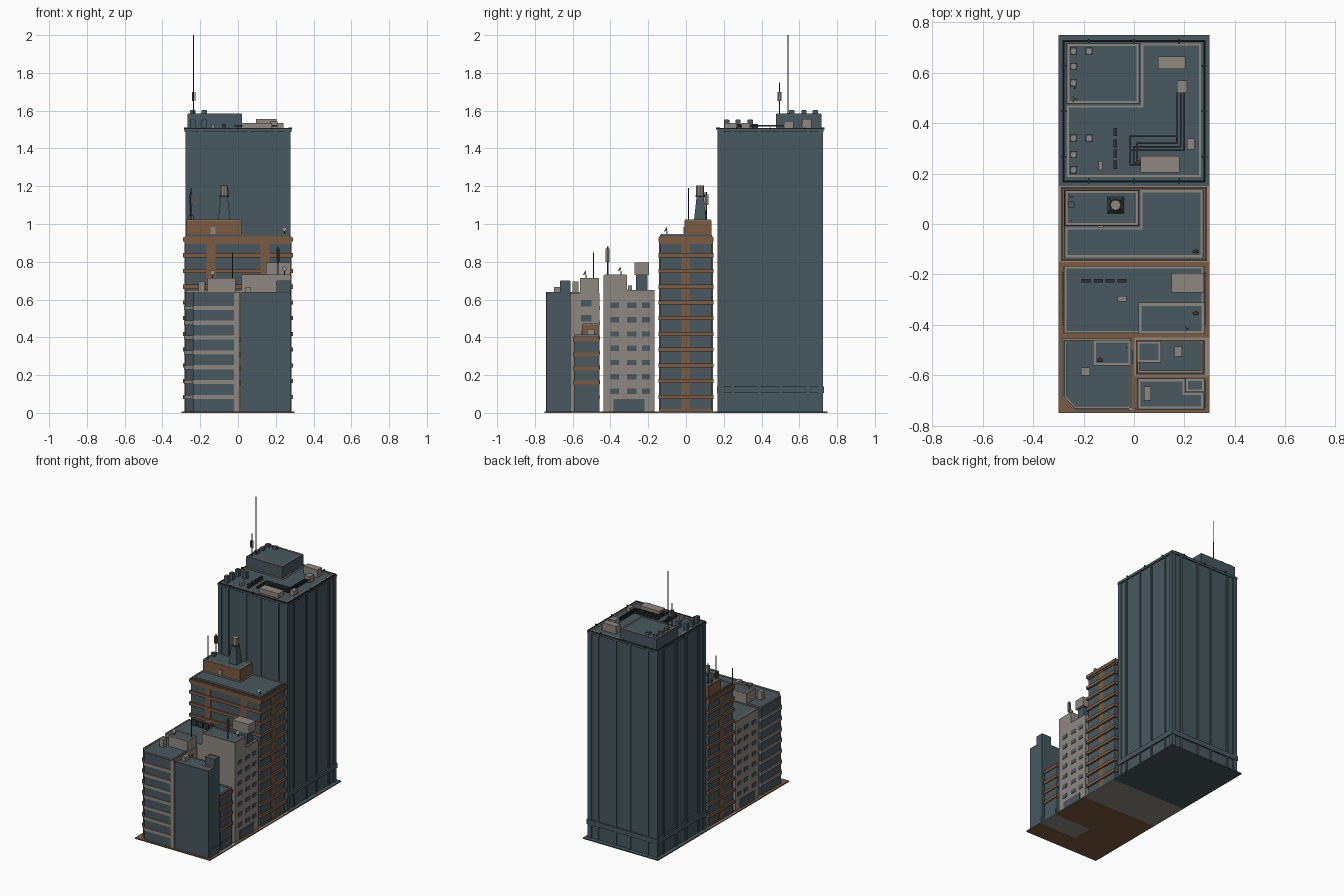
import bpy, bmesh, math
from mathutils import Matrix, Vector

if "Cube" in bpy.data.objects:
    bpy.data.objects.remove(bpy.data.objects["Cube"])


def material(name, rgb):
    m = bpy.data.materials.new(name)
    m.diffuse_color = (*rgb, 1)
    m.use_nodes = True
    m.node_tree.nodes["Principled BSDF"].inputs["Base Color"].default_value = m.diffuse_color
    return m


SLATE = material("slate blue", (0.065, 0.098, 0.112))
STONE = material("warm grey", (0.270, 0.243, 0.217))
BROWN = material("brown", (0.200, 0.105, 0.052))
DARK = material("dark metal", (0.030, 0.034, 0.037))


def finish(name, mat, bm):
    bmesh.ops.recalc_face_normals(bm, faces=bm.faces)
    me = bpy.data.meshes.new(name)
    bm.to_mesh(me)
    bm.free()
    me.materials.append(mat)
    ob = bpy.data.objects.new(name, me)
    bpy.context.collection.objects.link(ob)
    return ob


def add_box(bm, x0, x1, y0, y1, z0, z1, rot=0):
    m = (Matrix.Translation(((x0 + x1) / 2, (y0 + y1) / 2, (z0 + z1) / 2))
         @ Matrix.Rotation(rot, 4, 'Z') @ Matrix.Diagonal((x1 - x0, y1 - y0, z1 - z0, 1)))
    bmesh.ops.create_cube(bm, size=1, matrix=m)


def boxes(name, mat, *dims):
    bm = bmesh.new()
    for d in dims:
        add_box(bm, *d)
    return finish(name, mat, bm)


def prisms(name, mat, outline, levels):
    bm = bmesh.new()
    for z0, z1 in levels:
        f = bm.faces.new([bm.verts.new((x, y, z0)) for x, y in outline])
        r = bmesh.ops.extrude_face_region(bm, geom=[f])
        bmesh.ops.translate(bm, vec=(0, 0, z1 - z0),
                            verts=[v for v in r["geom"] if isinstance(v, bmesh.types.BMVert)])
    return finish(name, mat, bm)


def rim(name, pts, z, mat=STONE, w=0.009, h=0.006, closed=True):
    """Narrow strip following an outline on a roof."""
    bm = bmesh.new()
    n = len(pts)
    for i in range(n if closed else n - 1):
        a, b = Vector(pts[i]), Vector(pts[(i + 1) % n])
        c, d = (a + b) / 2, b - a
        half = (d.length + w) / 2
        add_box(bm, c.x - half, c.x + half, c.y - w / 2, c.y + w / 2, z, z + h,
                math.atan2(d.y, d.x))
    return finish(name, mat, bm)


def rect(x0, x1, y0, y1):
    return [(x0, y0), (x1, y0), (x1, y1), (x0, y1)]


def cones(name, mat, *items, sides=8):
    """Upright cylinders or cones: x, y, z0, z1, bottom radius, top radius."""
    bm = bmesh.new()
    for x, y, z0, z1, r1, r2 in items:
        bmesh.ops.create_cone(bm, cap_ends=True, segments=sides, radius1=r1, radius2=r2,
                              depth=z1 - z0, matrix=Matrix.Translation((x, y, (z0 + z1) / 2)))
    return finish(name, mat, bm)


def antenna(name, x, y, z0, z1, p0, p1):
    cones(name + "_mast", DARK, (x, y, z0, z1, 0.0035, 0.0035), sides=6)
    boxes(name + "_panels", STONE, *[(x + dx - .003, x + dx + .003, y + dy - .004, y + dy + .004, p0, p1)
                                     for dx, dy in ((.008, 0), (-.006, .007), (-.006, -.007))])


def dish(name, x, y, z, r=0.014):
    cones(name + "_post", DARK, (x, y, z, z + .022, .003, .003), sides=6)
    bm = bmesh.new()
    bmesh.ops.create_cone(bm, cap_ends=True, segments=10, radius1=.004, radius2=r, depth=.01,
                          matrix=Matrix.Translation((x, y - .005, z + .03)) @ Matrix.Rotation(math.radians(60), 4, 'X'))
    finish(name, STONE, bm)


# lots
G = 0.008
boxes("tower_lot", SLATE, (-.3, .3, .15, .75, 0, G))
boxes("brown_block_lot", STONE, (-.3, .3, -.15, .15, 0, G))
boxes("low_lots", BROWN, (-.3, .3, -.45, -.15, 0, G), (-.3, 0, -.75, -.45, 0, G), (0, .3, -.75, -.605, 0, G))
boxes("small_lot", STONE, (0, .3, -.605, -.45, 0, G))

# tall tower
C = 0.447
boxes("tower_body", SLATE, (-.272, .272, C - .272, C + .272, G, 1.5))
ribs = []
for o in (-.264, -.2, -.057, .057, .2, .264):
    w = .015 if abs(o) > .25 else .008
    for s in (-1, 1):
        a, b = sorted((s * .268, s * .279))
        ribs += [(o - w, o + w, C + a, C + b, G, 1.49), (a, b, C + o - w, C + o + w, G, 1.49)]
boxes("tower_ribs", SLATE, *ribs)
boxes("tower_podium_band", SLATE, (-.284, .284, C - .283, C + .283, .105, .14))
boxes("tower_cornice", SLATE, (-.282, .282, C - .281, C + .281, 1.488, 1.502))
boxes("tower_edge_hooks", DARK, *[d for o in (-.18, 0, .18) for s in (-1, 1) for d in
      ((o - .003, o + .003, C + s * .277 - .01, C + s * .277 + .01, 1.5, 1.512),
       (s * .277 - .01, s * .277 + .01, C + o - .003, C + o + .003, 1.5, 1.512))])
rim("tower_dark_rail", rect(-.277, .277, C - .276, C + .276), 1.5, DARK, .004, .008)
rim("tower_roof_rim", [(-.262, .19), (.262, .19), (.262, .712), (.033, .712), (.033, .466), (-.262, .466)], 1.5)
boxes("tower_penthouse", SLATE, (-.268, .022, .476, .718, 1.5, 1.582))
rim("penthouse_rim", rect(-.26, .014, .484, .71), 1.58)
boxes("tower_roof_units", STONE, (.095, .205, .615, .665, 1.5, 1.557), (.17, .21, .52, .57, 1.5, 1.545),
      (.025, .18, .205, .27, 1.5, 1.535), (.21, .24, .295, .34, 1.5, 1.535), (-.14, -.125, .215, .25, 1.5, 1.53))
boxes("tower_vents", DARK, *[(-.081, -.067, y - .016, y + .016, 1.5, 1.53) for y in (.365, .32, .28, .235)])
units = [(-.24, .34, 1.5), (-.24, .275, 1.5), (-.24, .215, 1.5), (-.178, .34, 1.5),
         (-.24, .685, 1.58), (-.24, .625, 1.58), (-.24, .56, 1.58), (-.178, .685, 1.58)]
boxes("tower_coolers", SLATE, *[(x - .014, x + .014, y - .014, y + .014, z, z + (.05 if z < 1.55 else .02))
                                for x, y, z in units])
cones("tower_cooler_fans", STONE, *[(x, y, z + .02, z + (.054 if z < 1.55 else .023), .011, .011) for x, y, z in units])
for i in range(3):  # nested roof pipes
    o = i * .014
    rim("roof_pipe_%d" % i, [(.2 - o, .52), (.2 - o, .292 + o), (-.015 + o, .292 + o),
                             (-.015 + o, .235 + o / 2), (.03, .235 + o / 2)], 1.515, DARK, .006, .008, False)
rim("roof_pipe_loop", [(.17, .33), (.17, .348), (-.015, .348), (-.015, .3)], 1.515, DARK, .007, .01, False)
cones("tall_mast", DARK, (-.235, .54, 1.58, 2.0, .004, .0025), sides=6)
antenna("tower_antenna", -.235, .495, 1.58, 1.75, 1.65, 1.7)

# brown banded block
boxes("brown_block_body", SLATE, (-.278, .278, -.138, .138, G, .938))
floors = [.085 + .0833 * i for i in range(11)]
boxes("brown_block_bands", BROWN, *[(-.29, .29, -.146, .146, z - .011, z + .011) for z in floors],
      (-.284, .284, -.142, .142, .895, .935), (-.284, .284, -.142, .142, G, .02))
boxes("brown_block_piers", BROWN, (-.282, .282, -.023, .02, G, .935),
      *[(s * .143 - .023, s * .143 + .023, -.142, .142, G, .935) for s in (-1, 1)])
boxes("brown_block_roof", SLATE, (-.277, .277, -.137, .137, .93, .941))
boxes("brown_penthouse", BROWN, (-.275, .02, -.008, .135, .94, 1.018))
boxes("brown_penthouse_roof", SLATE, (-.27, .015, -.003, .13, 1.015, 1.021))
rim("brown_penthouse_rim", rect(-.268, .013, -.001, .128), 1.018)
rim("brown_roof_rim", [(-.268, -.128), (.268, -.128), (.268, .13), (.03, .13), (.03, -.018), (-.268, -.018)], .94)
bm = bmesh.new()  # tapered stand, four sides
bmesh.ops.create_cone(bm, cap_ends=True, segments=4, radius1=.046, radius2=.026, depth=.13,
                      matrix=Matrix.Translation((-.073, .075, 1.085)) @ Matrix.Rotation(math.pi / 4, 4, 'Z'))
finish("tank_stand", SLATE, bm)
cones("tank_base", DARK, (-.073, .075, 1.142, 1.152, .026, .026))
cones("water_tank", STONE, (-.073, .075, 1.15, 1.203, .022, .021))
cones("brown_block_mast", DARK, (-.25, .013, 1.02, 1.19, .003, .003), sides=6)
antenna("brown_block_antenna", -.25, .108, 1.02, 1.17, 1.1, 1.155)
boxes("brown_block_cooler", SLATE, (-.262, -.236, .065, .09, 1.02, 1.045))
boxes("penthouse_wall_vent", STONE, (-.145, -.12, -.014, -.007, .945, .985))
dish("brown_block_dish", .245, -.1, .94)

# stone block with windows
boxes("stone_block_body", STONE, (-.28, .28, -.437, -.167, G, .645))
boxes("stone_block_roof", SLATE, (-.274, .274, -.431, -.173, .64, .648))
rim("stone_block_rim", rect(-.272, .272, -.428, -.172), .645)
boxes("stone_penthouse", STONE, (.018, .28, -.437, -.312, .64, .728))
boxes("stone_penthouse_roof", SLATE, (.024, .274, -.431, -.318, .725, .731))
rim("stone_penthouse_rim", rect(.026, .272, -.428, -.32), .727)
wins = []
for i in range(7):
    z = .115 + i * .0757
    for a, b in ((-.4, -.355), (-.312, -.262), (-.232, -.19)):
        wins += [(s * .28 - .003, s * .28 + .003, a, b, z - .014, z + .014) for s in (-1, 1)]
for s in (-1, 1):
    wins.append((s * .28 - .004, s * .28 + .004, -.385, -.22, G, .073))
boxes("stone_block_windows", SLATE, *wins)
boxes("roof_tank_base", SLATE, (.17, .26, -.265, -.205, .645, .73))
boxes("roof_tank_box", STONE, (.148, .277, -.272, -.195, .73, .797))
boxes("stone_roof_vents", DARK, *[(x - .018, x + .018, -.231, -.219, .645, .69) for x in (-.19, -.14, -.095, -.047)])
boxes("stone_roof_unit", STONE, (-.066, -.03, -.307, -.285, .645, .675))
antenna("stone_block_antenna", .212, -.415, .73, .88, .8, .87)
dish("stone_block_dish", .245, -.345, .73)

# front left striped building with chamfered corner


def chamfered(g):
    return [(-.235 - g * .4, -.735 - g), (-.012, -.735 - g), (-.012, -.46 + g), (-.28 - g, -.46 + g), (-.28 - g, -.685 - g * .4)]


prisms("striped_body", SLATE, chamfered(0), [(G, .635)])
prisms("striped_bands", STONE, chamfered(.006), [(.085 + .0785 * i - .011, .085 + .0785 * i + .011) for i in range(7)])
boxes("striped_side_wall", STONE, (-.014, -.007, -.735, -.458, G, .635), (-.02, .008, -.742, -.73, G, .64))
boxes("striped_side_windows", SLATE, *[(-.008, -.004, -.555, -.5, z - .017, z + .017) for z in (.58, .5, .42)])
rim("striped_rim", [(-.232, -.727), (-.02, -.727), (-.02, -.468), (-.272, -.468), (-.272, -.685)], .635)
boxes("striped_penthouse", STONE, (-.162, -.012, -.562, -.46, .635, .708))
boxes("striped_penthouse_roof", SLATE, (-.157, -.017, -.557, -.465, .705, .711))
rim("striped_penthouse_rim", rect(-.156, -.018, -.556, -.466), .707)
boxes("striped_roof_unit", STONE, (-.21, -.175, -.6, -.57, .635, .695))
cones("striped_mast", DARK, (-.03, -.49, .71, .85, .003, .003), sides=6)
dish("striped_dish", -.135, -.53, .71)

# front right slate building
boxes("slate_block_body", SLATE, (.012, .28, -.738, -.611, G, .637))
rim("slate_block_rim", [(.022, -.728), (.27, -.728), (.27, -.674), (.196, -.674), (.196, -.62), (.022, -.62)], .635)
boxes("slate_penthouse", SLATE, (.203, .28, -.667, -.611, .63, .697))
rim("slate_penthouse_rim", rect(.21, .274, -.66, -.618), .694)
boxes("slate_roof_unit", STONE, (.04, .068, -.7, -.645, .635, .667))
boxes("slate_block_door", SLATE, (.275, .284, -.73, -.62, G, .066))

# small banded building
boxes("small_block_body", SLATE, (.012, .276, -.592, -.464, G, .41))
boxes("small_block_bands", BROWN, *[(.008, .282, -.597, -.459, z - .011, z + .011) for z in (.16, .235, .31, .39)])
boxes("small_block_door", SLATE, (.274, .281, -.585, -.475, G, .066))
rim("small_block_rim", rect(.018, .27, -.586, -.468), .41)
boxes("small_penthouse", BROWN, (.012, .108, -.55, -.464, .4, .467))
boxes("small_penthouse_roof", SLATE, (.017, .103, -.545, -.469, .465, .47))
rim("small_penthouse_rim", rect(.018, .102, -.544, -.47), .466)
boxes("small_roof_unit", STONE, (.16, .19, -.525, -.485, .41, .443))
